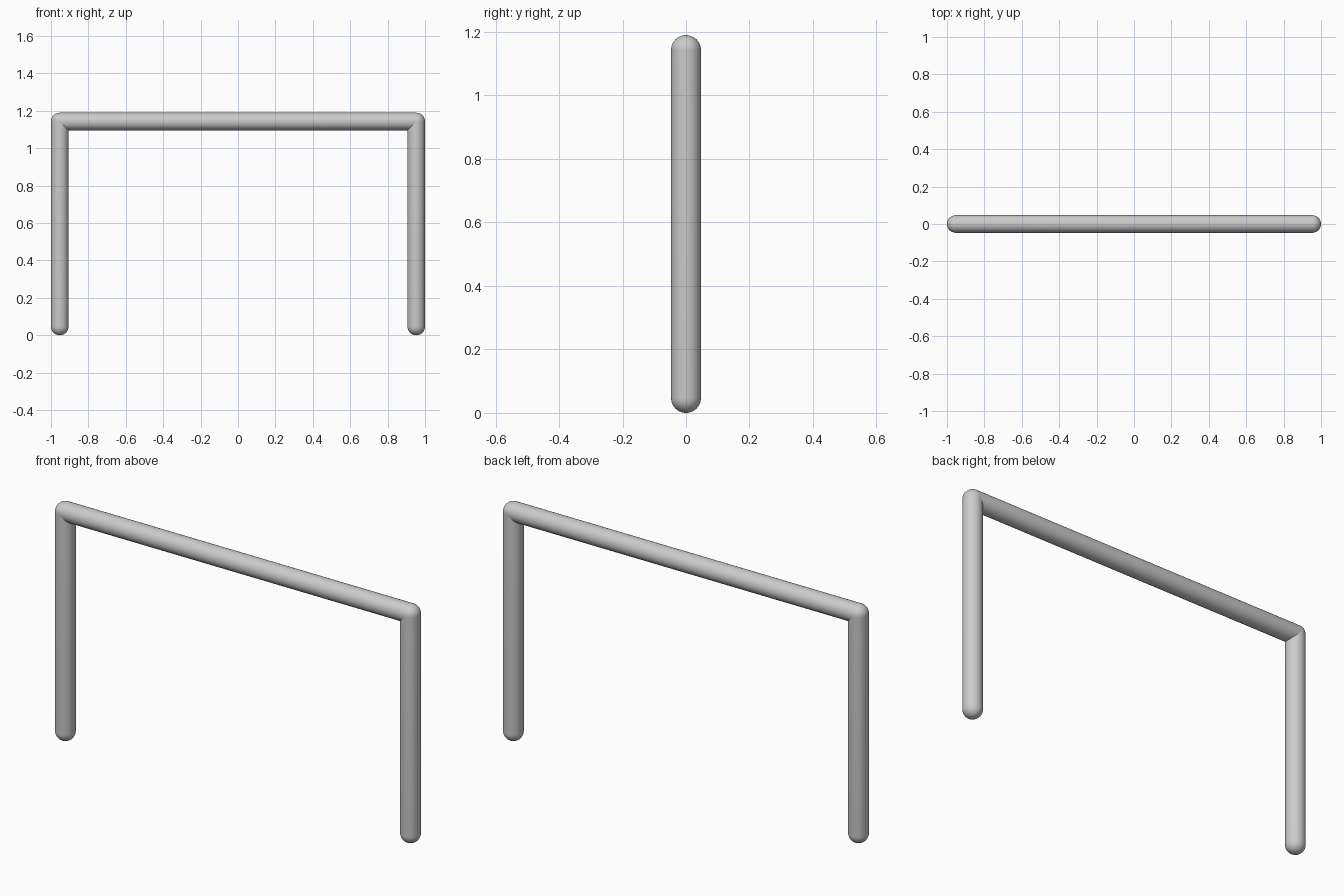
import bpy, bmesh
from math import sin, cos, pi
from mathutils import Matrix

if "Cube" in bpy.data.objects:
    bpy.data.objects.remove(bpy.data.objects["Cube"])

R = 0.047          # tube radius
X = 1.0 - R        # leg centre line
TOP = 1.19 - R     # crossbar centre line
SIDES, RINGS = 48, 10


def tube(name, length, matrix, round_end):
    """Lathe a tube along +z from 0 to length; start is domed, end optionally domed."""
    arc = [i * pi / 2 / RINGS for i in range(RINGS + 1)]
    profile = [(R * sin(a), -R * cos(a)) for a in arc]
    if round_end:
        profile += [(R * cos(a), length + R * sin(a)) for a in arc]
    else:
        profile.append((R, length))
    bm = bmesh.new()
    verts = [bm.verts.new((r, 0, z)) for r, z in profile]
    edges = [bm.edges.new(p) for p in zip(verts, verts[1:])]
    bmesh.ops.spin(bm, geom=verts + edges, cent=(0, 0, 0), axis=(0, 0, 1),
                   angle=2 * pi, steps=SIDES, use_duplicate=False)
    bmesh.ops.remove_doubles(bm, verts=bm.verts, dist=1e-5)
    bm.transform(matrix)
    bmesh.ops.recalc_face_normals(bm, faces=bm.faces)
    for f in bm.faces:
        f.smooth = True
    mesh = bpy.data.meshes.new(name)
    bm.to_mesh(mesh)
    bm.free()
    obj = bpy.data.objects.new(name, mesh)
    bpy.context.collection.objects.link(obj)
    return obj


# Legs: domed feet, upper ends hidden in the rounded ends of the crossbar
for side, name in ((-1, "left_leg"), (1, "right_leg")):
    tube(name, TOP - R, Matrix.Translation((side * X, 0, R)), False)

# Crossbar: domed at both ends to form the rounded corners
tube("crossbar", 2 * X,
     Matrix.Translation((-X, 0, TOP)) @ Matrix.Rotation(pi / 2, 4, 'Y'), True)
